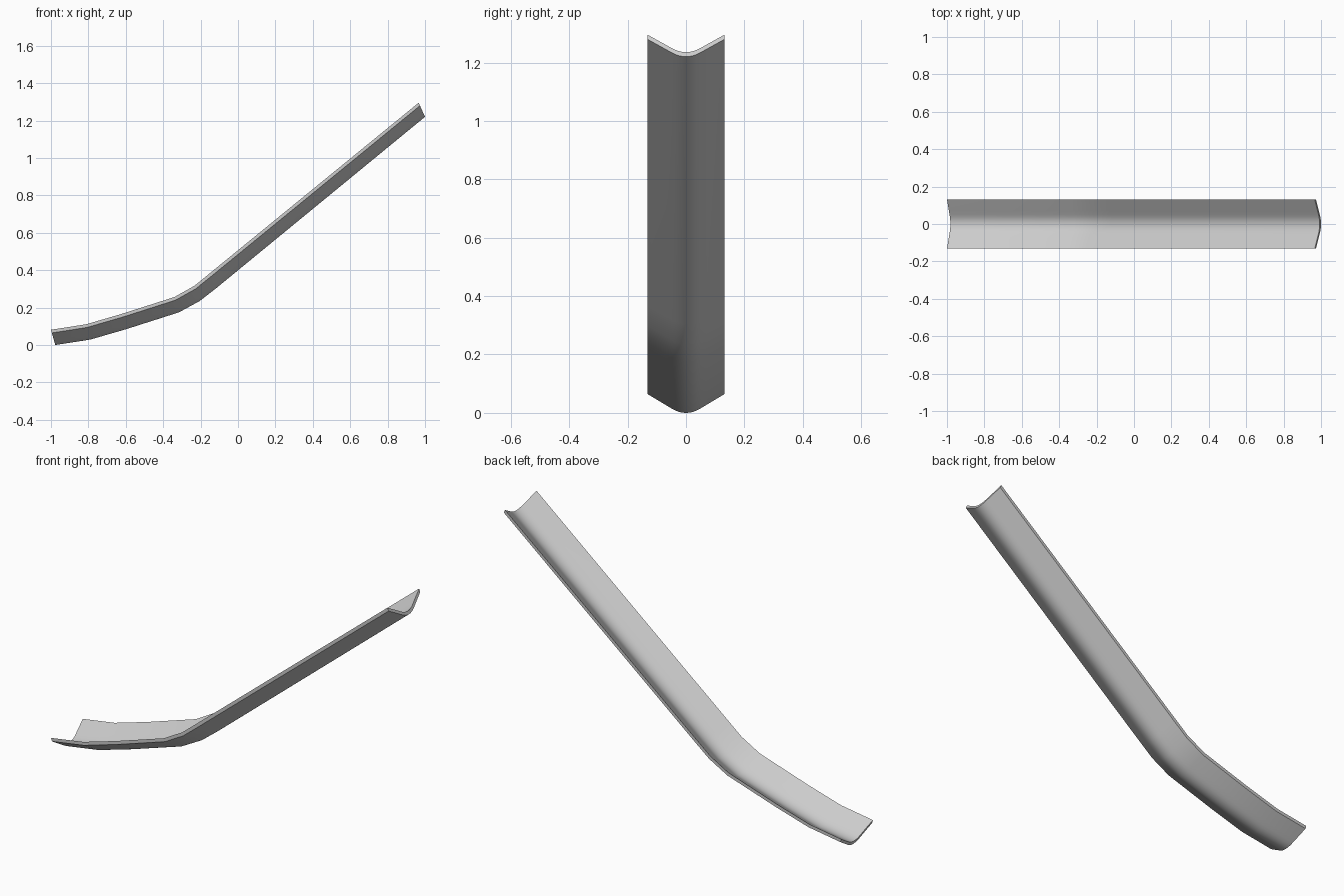
import bpy, bmesh

if "Cube" in bpy.data.objects:
    bpy.data.objects.remove(bpy.data.objects["Cube"])

# Path of the trough's lowest outer line: x, z, and backward lean of the section
path = [(-0.977, 0.000, 0.023), (-0.79, 0.029, 0.023), (-0.60, 0.084, 0.024),
        (-0.315, 0.175, 0.025), (-0.205, 0.235, 0.028), (-0.115, 0.305, 0.032),
        (1.0, 1.22, 0.034)]

# Half cross-section: y, height of the outer skin
half = [(0, 0), (0.012, 0.0008), (0.025, 0.0035), (0.037, 0.008), (0.05, 0.0145),
        (0.07, 0.026), (0.132, 0.061)]
skin = [(-y, h) for y, h in reversed(half[1:])] + half
THICK = 0.016
loop = skin + [(y, h + THICK) for y, h in reversed(skin)]
TOP = 0.077

bm = bmesh.new()
rings = []
for x, z, lean in path:
    rings.append([bm.verts.new((x - lean * h / TOP, y, z + h * (1.06 if x < 0 else 0.98)))
                  for y, h in loop])

# Skin between neighbouring sections
n = len(loop)
for a, b in zip(rings, rings[1:]):
    for i in range(n):
        j = (i + 1) % n
        bm.faces.new((a[i], a[j], b[j], b[i]))

# End caps as strips across the wall thickness
for r in (rings[0], rings[-1]):
    for i in range(len(skin) - 1):
        bm.faces.new((r[i], r[i + 1], r[n - 2 - i], r[n - 1 - i]))

bmesh.ops.recalc_face_normals(bm, faces=bm.faces)
mesh = bpy.data.meshes.new("slide_chute")
bm.to_mesh(mesh)
bm.free()
chute = bpy.data.objects.new("slide_chute", mesh)
bpy.context.collection.objects.link(chute)
bpy.context.view_layer.objects.active = chute
chute.select_set(True)
bpy.ops.object.shade_smooth_by_angle(angle=0.6)
